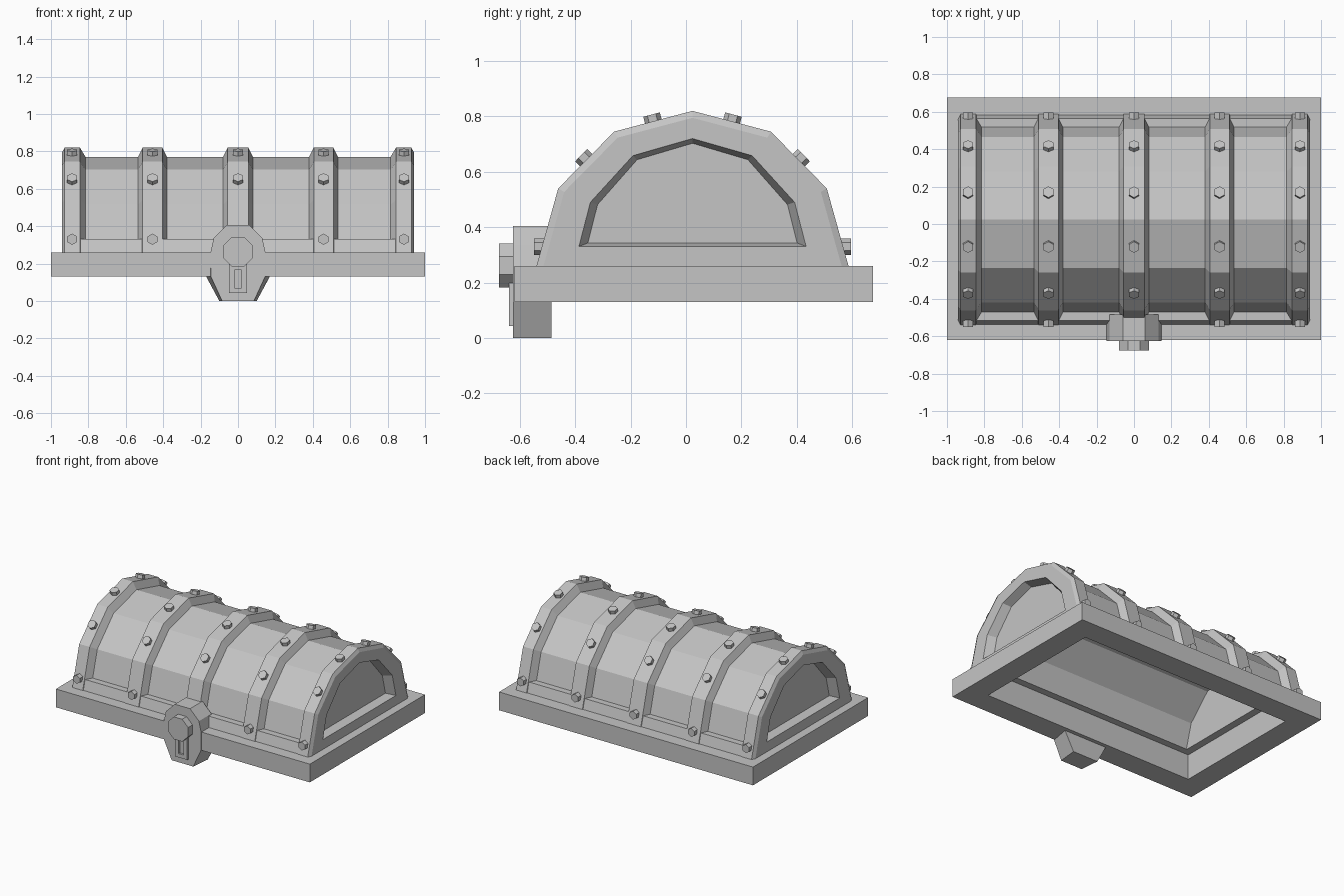
import bpy, bmesh, math
from mathutils import Vector

cube = bpy.data.objects.get("Cube")
if cube:
    bpy.data.objects.remove(cube, do_unlink=True)

grey = bpy.data.materials.new("plain grey")
grey.use_nodes = True
COLOR = (0.56, 0.56, 0.56, 1)
grey.diffuse_color = COLOR
grey.node_tree.nodes["Principled BSDF"].inputs["Base Color"].default_value = COLOR

CY, BASE = 0.0235, 0.26          # middle and foot of the arch
HALF, RISE = 0.5635, 0.56        # half depth and height of the arch
SKIRT = 0.33                     # top of the skirting strip
LEDGE = 0.31                     # underside of the inner ledge
ARCH = [(-0.5635, 0), (-0.485, 0.28), (-0.283, 0.485), (0, 0.56),
        (0.283, 0.485), (0.485, 0.28), (0.5635, 0)]


def finish(bm, name):
    bmesh.ops.recalc_face_normals(bm, faces=bm.faces)
    mesh = bpy.data.meshes.new(name)
    bm.to_mesh(mesh)
    bm.free()
    mesh.materials.append(grey)
    obj = bpy.data.objects.new(name, mesh)
    bpy.context.collection.objects.link(obj)
    return obj


def loft(name, loops, ring=False):
    """Skin closed loops of equal length; ring joins the last to the first."""
    bm = bmesh.new()
    rows = [[bm.verts.new(p) for p in loop] for loop in loops]
    pairs = list(zip(rows, rows[1:]))
    if ring:
        pairs.append((rows[-1], rows[0]))
    for a, b in pairs:
        n = len(a)
        for i in range(n):
            j = (i + 1) % n
            bm.faces.new((a[i], a[j], b[j], b[i]))
    if not ring:
        bm.faces.new(rows[0])
        bm.faces.new(rows[-1])
    return finish(bm, name)


def open_underside(obj, z, flip=False):
    """Remove the faces lying flat at height z; flip turns the rest inward."""
    bm = bmesh.new()
    bm.from_mesh(obj.data)
    under = [f for f in bm.faces if all(abs(v.co.z - z) < 0.001 for v in f.verts)]
    bmesh.ops.delete(bm, geom=under, context="FACES")
    if flip:
        bmesh.ops.reverse_faces(bm, faces=bm.faces)
    bm.to_mesh(obj.data)
    bm.free()


def arch(x, inset, foot=BASE, side_inset=None):
    """Arch outline at x, shrunk by inset, its feet trimmed at height foot."""
    side = inset if side_inset is None else side_inset
    sy, sz = (HALF - side) / HALF, (RISE - inset) / RISE
    pts = [Vector((x, CY + y * sy, BASE + z * sz)) for y, z in ARCH]
    for end, nxt in ((0, 1), (-1, -2)):
        t = (foot - BASE) / (pts[nxt].z - BASE)
        pts[end] = pts[end].lerp(pts[nxt], t)
    return pts


def rect(hx, hy, z):
    return [(sx * hx, 0.0275 + sy * hy, z)
            for sx, sy in ((-1, -1), (1, -1), (1, 1), (-1, 1))]


def prism(name, center, axis, radius, length, sides):
    """Regular prism from center along axis."""
    axis = Vector(axis).normalized()
    up = Vector((1, 0, 0))
    side = axis.cross(up)

    def ring(d):
        loop = []
        for k in range(sides):
            a = 2 * math.pi * (k + (0.5 if sides == 8 else 0)) / sides
            loop.append(Vector(center) + axis * d
                        + radius * (math.cos(a) * side + math.sin(a) * up))
        return loop
    return loft(name, [ring(-0.03), ring(length)])


# Base frame, hollow underneath, rising inside to a ledge under the vault
loft("base_frame", [rect(1, 0.6475, 0.13), rect(1, 0.6475, BASE),
                    rect(0.87, 0.51, BASE), rect(0.87, 0.51, LEDGE + 0.01),
                    rect(0.785, 0.435, LEDGE + 0.01), rect(0.785, 0.435, LEDGE),
                    rect(0.838, 0.485, LEDGE), rect(0.838, 0.485, 0.13)], ring=True)

# Vaulted body with raised bands and sunken end panels
GROOVE = 0.05
half_outline = [(0.94, 0.025), (0.927, 0), (0.845, 0), (0.815, GROOVE),
                (0.535, GROOVE), (0.51, 0), (0.405, 0), (0.38, GROOVE),
                (0.08, GROOVE), (0.055, 0)]
stations = [(-x, d) for x, d in half_outline] + half_outline[::-1]
loops = [arch(x, d) for x, d in stations]
for s in (-1, 1):
    panel = [arch(s * 0.94, 0.1, SKIRT, 0.135),
             arch(s * 0.88, 0.117, SKIRT + 0.013, 0.165)]
    loops = panel[::-1] + loops if s < 0 else loops + panel
open_underside(loft("vaulted_body", loops), BASE)

# Inner vault, facing the hollow
inner = loft("inner_vault", [arch(s * 0.785, 0.1125, LEDGE) for s in (-1, 1)])
open_underside(inner, LEDGE, flip=True)

# Skirting strips along the feet of the vault
for name, i, s in (("front_skirting", 0, 1), ("back_skirting", -1, -1)):
    def section(x):
        low, high = arch(x, 0.004)[i], arch(x, 0.004, SKIRT)[i]
        back = Vector((0, s * 0.05, 0))
        return [low, high, high + back, low + back]
    loft(name, [section(-0.9), section(0.9)])

# Bolts along every band
for band, x in enumerate((-0.887, -0.4575, 0, 0.4575, 0.887)):
    pts = arch(x, 0)
    for i in (1, 2, 3, 4):
        a, b = pts[i], pts[i + 1]
        normal = Vector((0, a.z - b.z, b.y - a.y))
        prism(f"bolt_{band}_{i}", (a + b) / 2, normal, 0.031, 0.025, 6)
    for side, s in (("front", -1), ("back", 1)):
        prism(f"{side}_bolt_{band}", (x, CY + s * 0.545, SKIRT), (0, s, 0),
              0.03, 0.028, 6)

# Lock body, wider at the back of its lower half
FACE = -0.625
front_half = [(0.085, 0), (0.145, 0.13), (0.147, 0.26), (0.13, 0.335), (0.06, 0.405)]
back_half = [(0.1, 0), (0.17, 0.13), (0.147, 0.26), (0.13, 0.335), (0.06, 0.405)]


def mirrored(half, y):
    return [(x, y, z) for x, z in half] + [(-x, y, z) for x, z in half[::-1]]


loft("lock_body", [mirrored(front_half, FACE), mirrored(back_half, -0.485)])
prism("lock_knob", (0, FACE, 0.262), (0, -1, 0), 0.086, 0.05, 8)


# Keyhole plate with an open slot
def window(hx, low, high, y):
    return [(-hx, y, low), (hx, y, low), (hx, y, high), (-hx, y, high)]


loft("keyhole_plate", [window(0.048, 0.043, 0.21, FACE), window(0.048, 0.043, 0.21, -0.64),
                       window(0.02, 0.07, 0.165, -0.64), window(0.02, 0.07, 0.165, FACE)],
     ring=True)
